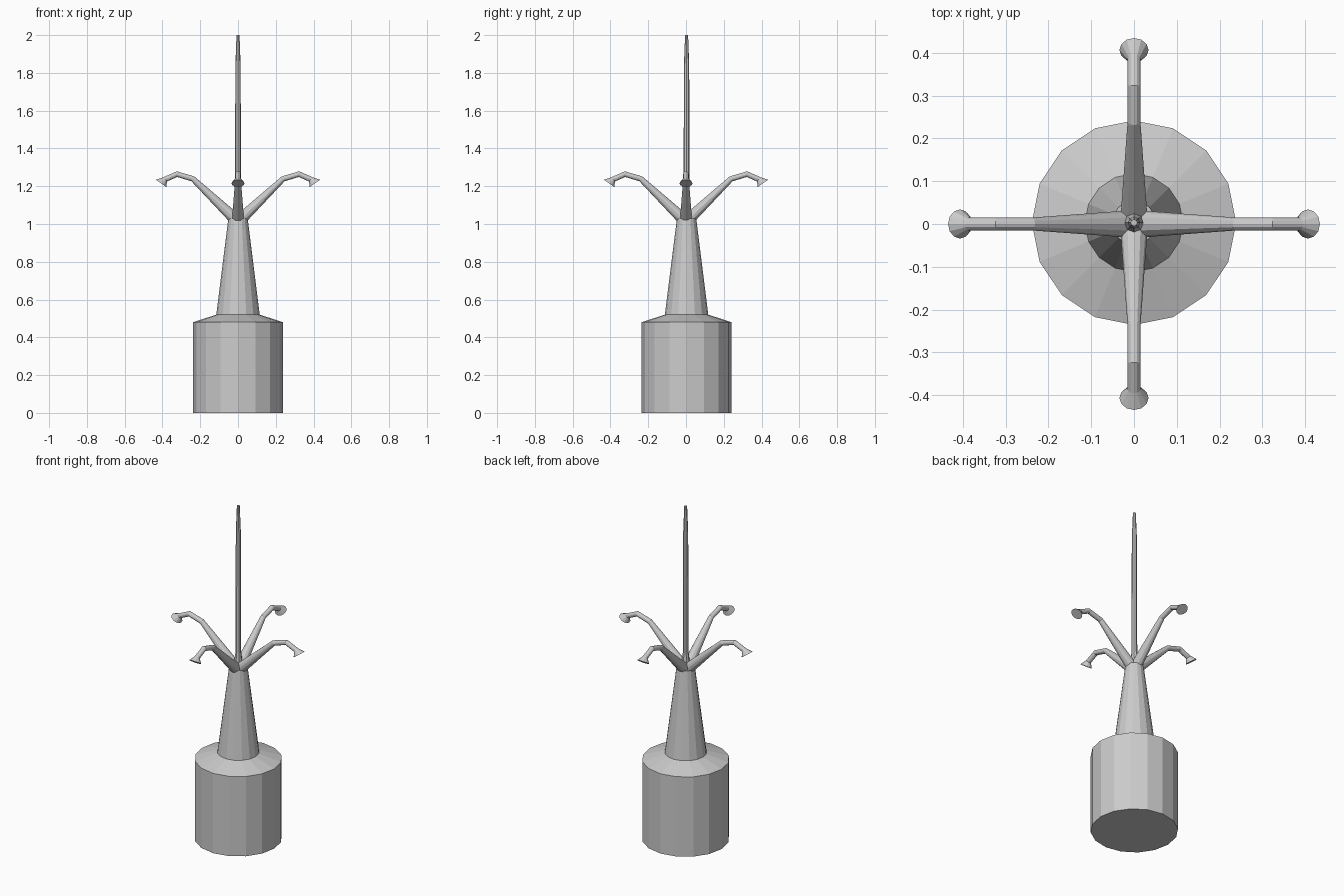
import bpy, bmesh, math
from mathutils import Vector, Matrix

if "Cube" in bpy.data.objects:
    bpy.data.objects.remove(bpy.data.objects["Cube"])


def tube(name, path, radii, sides, tilts=None, spin=0.0, offset=(0, 0, 0)):
    """Loft closed rings along a path in the XZ plane; tilts are ring normals (x, z)."""
    bm = bmesh.new()
    rings = []
    for i, (x, z) in enumerate(path):
        n = Vector(tilts[i]).normalized() if tilts else Vector((0, 1))
        u = Vector((n.y, 0, -n.x))
        ring = []
        for k in range(sides):
            a = 2 * math.pi * k / sides
            p = Vector((x, 0, z)) + radii[i] * (math.cos(a) * u + math.sin(a) * Vector((0, 1, 0)))
            ring.append(bm.verts.new(p))
        rings.append(ring)
    for a, b in zip(rings, rings[1:]):
        for k in range(sides):
            j = (k + 1) % sides
            bm.faces.new((a[k], a[j], b[j], b[k]))
    bm.faces.new(rings[0][::-1])
    bm.faces.new(rings[-1])
    bmesh.ops.recalc_face_normals(bm, faces=bm.faces[:])
    bm.transform(Matrix.Translation(offset) @ Matrix.Rotation(spin, 4, 'Z'))
    mesh = bpy.data.meshes.new(name)
    bm.to_mesh(mesh)
    bm.free()
    obj = bpy.data.objects.new(name, mesh)
    bpy.context.collection.objects.link(obj)
    return obj


centre = (0, 0.003, 0)

# Drum base with sloped shoulder and tapered column
tube("base_column", [(0, 0), (0, 0.48), (0, 0.52), (0, 1.03)],
     [0.239, 0.239, 0.115, 0.051], 16, offset=centre)

# Central needle
tube("spire", [(0, 1.0), (0, 1.12), (0, 1.84), (0, 2.0)],
     [0.03, 0.016, 0.014, 0.008], 8, offset=centre)

# Four bent arms, each ending in a flared nozzle
arm_path = [(0.022, 1.033), (0.239, 1.239), (0.323, 1.264), (0.386, 1.236), (0.407, 1.215)]
arm_tilt = [(0.72, 0.69), (0.86, 0.5), (0.99, -0.07), (0.75, -0.66), (0.57, -0.82)]
arm_radii = [0.031, 0.015, 0.015, 0.015, 0.034]
for i, side in enumerate(("right", "back", "left", "front")):
    tube(side + "_arm", arm_path, arm_radii, 12, arm_tilt, i * math.pi / 2)
